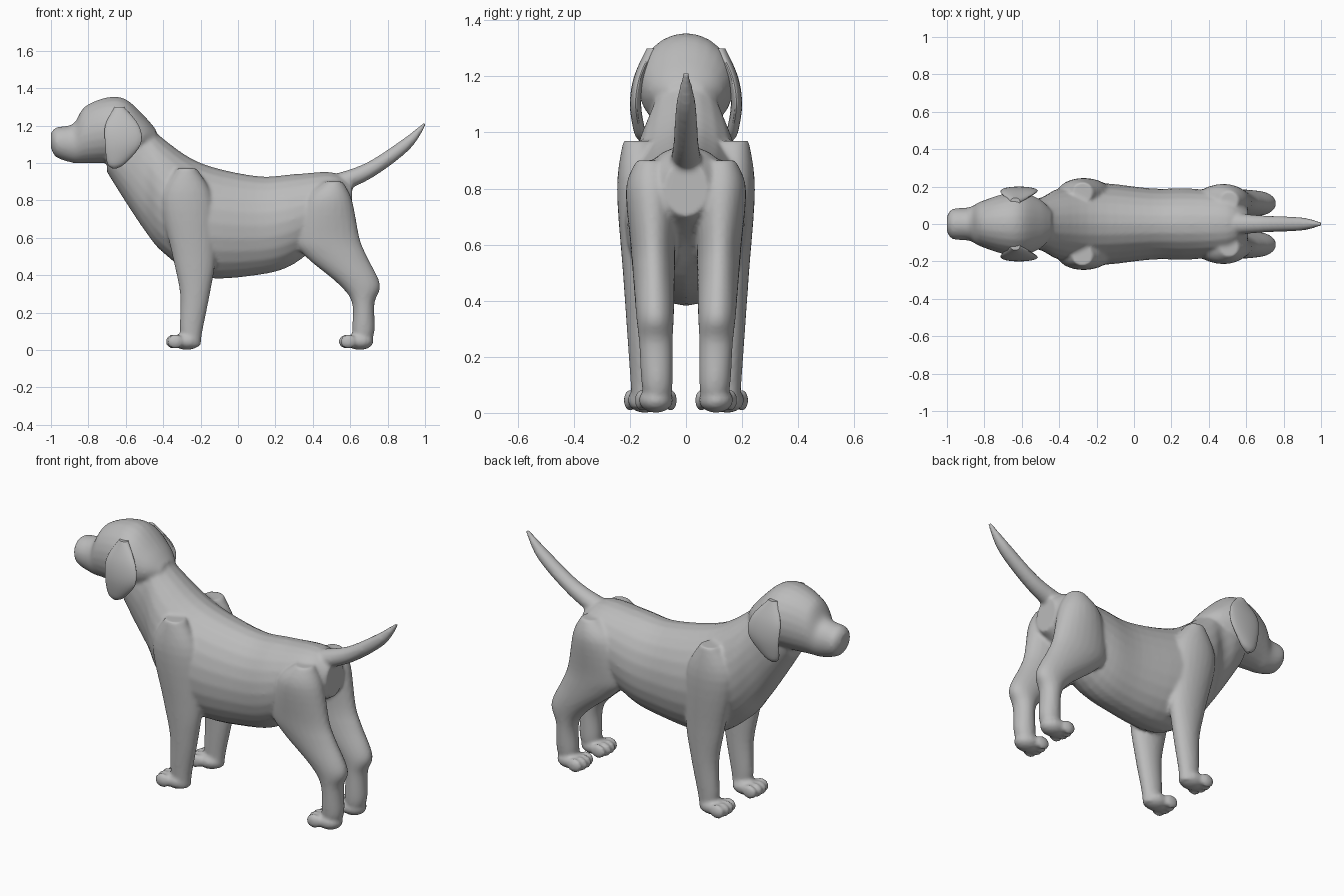
import bpy, bmesh
from math import cos, sin, pi
from mathutils import Vector, Matrix

cube = bpy.data.objects.get("Cube")
if cube:
    bpy.data.objects.remove(cube)

GREY = (.5, .5, .5, 1)
coat = bpy.data.materials.new("grey_coat")
coat.use_nodes = True
coat.diffuse_color = GREY
coat.node_tree.nodes["Principled BSDF"].inputs["Base Color"].default_value = GREY

ACROSS = Vector((0, 1, 0))
ALONG = Vector((1, 0, 0))
UP = Vector((0, 0, 1))


def spline(stations, steps=5):
    """Smooth the station values with a Catmull-Rom curve."""
    points = [Vector(station) for station in stations]
    padded = [points[0]] + points + [points[-1]]
    smooth = []
    for before, start, end, after in zip(padded, padded[1:], padded[2:], padded[3:]):
        leave, arrive = (end - before) / 2, (after - start) / 2
        for step in range(steps):
            t = step / steps
            ease = t * t * (3 - 2 * t)
            smooth.append(start.lerp(end, ease)
                          + leave * t * (1 - t) ** 2 - arrive * t * t * (1 - t))
    return smooth + [points[-1]]


def loft(bm, stations, u, v, sides=24):
    """Skin oval rings; each station is x, y, z, radius along u, radius along v."""
    angles = [2 * pi * k / sides for k in range(sides)]
    rings = []
    for x, y, z, wide, deep in spline(stations):
        centre = Vector((x, y, z))
        rings.append([bm.verts.new(centre + u * wide * cos(angle) + v * deep * sin(angle))
                      for angle in angles])
    for ring, following in zip(rings, rings[1:]):
        for k in range(sides):
            bm.faces.new((ring[k - 1], ring[k], following[k], following[k - 1]))
    bm.faces.new(rings[0])
    bm.faces.new(rings[-1])


def loft_trunk(bm, rows):
    """Loft along the centre plane from rows of x, top, bottom and half width."""
    stations = [(x, 0, (top + bottom) / 2, half_width, (top - bottom) / 2)
                for x, top, bottom, half_width in rows]
    loft(bm, stations, ACROSS, UP)


def loft_limb(bm, rows, side, offset, thickness):
    """Loft upright from rows of height, front and back; rules give offset and thickness."""
    stations = []
    for z, front, back in rows:
        half_length = (back - front) / 2
        stations.append(((front + back) / 2, side * offset(z), z,
                         half_length, min(thickness(z), half_length)))
    loft(bm, stations, ALONG, ACROSS)


def ball(bm, centre, size):
    bmesh.ops.create_uvsphere(bm, u_segments=16, v_segments=10, radius=1,
                              matrix=Matrix.LocRotScale(Vector(centre), None, Vector(size)))


def paw(bm, x, y):
    """Rounded pad with a row of four toes in front of it."""
    ball(bm, (x + .075, y, .046), (.075, .062, .046))
    for spread in (-1.5, -.5, .5, 1.5):
        ball(bm, (x + .01 * abs(spread), y + .036 * spread, .045), (.044, .021, .038))


def finish(bm, name):
    bmesh.ops.recalc_face_normals(bm, faces=bm.faces)
    mesh = bpy.data.meshes.new(name)
    bm.to_mesh(mesh)
    bm.free()
    mesh.materials.append(coat)
    obj = bpy.data.objects.new(name, mesh)
    bpy.context.collection.objects.link(obj)
    bpy.ops.object.select_all(action="DESELECT")
    obj.select_set(True)
    bpy.context.view_layer.objects.active = obj
    return obj


body = bmesh.new()

# Torso and neck, from rump to throat
loft_trunk(body, [
    (.61, .9, .7, .08), (.5, .95, .63, .16), (.3, .94, .46, .19), (.1, .93, .4, .19),
    (-.2, 1, .39, .22), (-.4, 1.13, .52, .19), (-.5, 1.23, .64, .14),
    (-.6, 1.27, .79, .13), (-.7, 1.2, .95, .1)])

# Head, from nose to nape
loft_trunk(body, [
    (-1, 1.16, 1.08, .04), (-.97, 1.19, 1.03, .08), (-.88, 1.21, 1, .09),
    (-.82, 1.3, 1, .12), (-.7, 1.35, 1, .16), (-.6, 1.34, 1, .17),
    (-.5, 1.25, 1.05, .13), (-.44, 1.18, 1.1, .07)])

# Tail
tail_rows = [(.5, .88, .06), (.7, .96, .045), (.9, 1.1, .035), (1, 1.21, .01)]
loft(body, [(x, 0, z, radius, radius) for x, z, radius in tail_rows],
     ACROSS, Vector((-.5, 0, .8)))

# Legs and paws
front_leg = [(.02, -.28, -.2), (.1, -.31, -.19), (.3, -.31, -.15),
             (.5, -.35, -.12), (.8, -.41, -.13), (.97, -.33, -.22)]
hind_leg = [(.02, .62, .7), (.1, .61, .73), (.25, .61, .73), (.35, .54, .76),
            (.5, .36, .69), (.6, .3, .65), (.8, .35, .61), (.9, .46, .56)]
for side in (-1, 1):
    loft_limb(body, front_leg, side,
              offset=lambda z: .15 + .02 * z, thickness=lambda z: .04 + .05 * z)
    loft_limb(body, hind_leg, side,
              offset=lambda z: .1 + .03 * z, thickness=lambda z: .05 + .05 * z)
    paw(body, -.35, side * .147)
    paw(body, .575, side * .107)

# Blend the lofted parts into one skin
skin = finish(body, "dog_body")
remesh = skin.modifiers.new("blend", "REMESH")
remesh.mode = "VOXEL"
remesh.voxel_size = .01
soften = skin.modifiers.new("soften", "SMOOTH")
soften.iterations = 5
for modifier in ("blend", "soften"):
    bpy.ops.object.modifier_apply(modifier=modifier)
bpy.ops.object.shade_smooth()

# Hanging ears, bowed outwards
ear = [(1.3, -.66, -.61), (1.2, -.71, -.53), (1.1, -.71, -.52),
       (1, -.7, -.6), (.97, -.67, -.65)]
for side, label in ((-1, "left_ear"), (1, "right_ear")):
    bm = bmesh.new()
    loft_limb(bm, ear, side,
              offset=lambda z: .18 - 1.5 * (z - 1.1) ** 2, thickness=lambda z: .02)
    finish(bm, label)
    bpy.ops.object.shade_smooth_by_angle()
